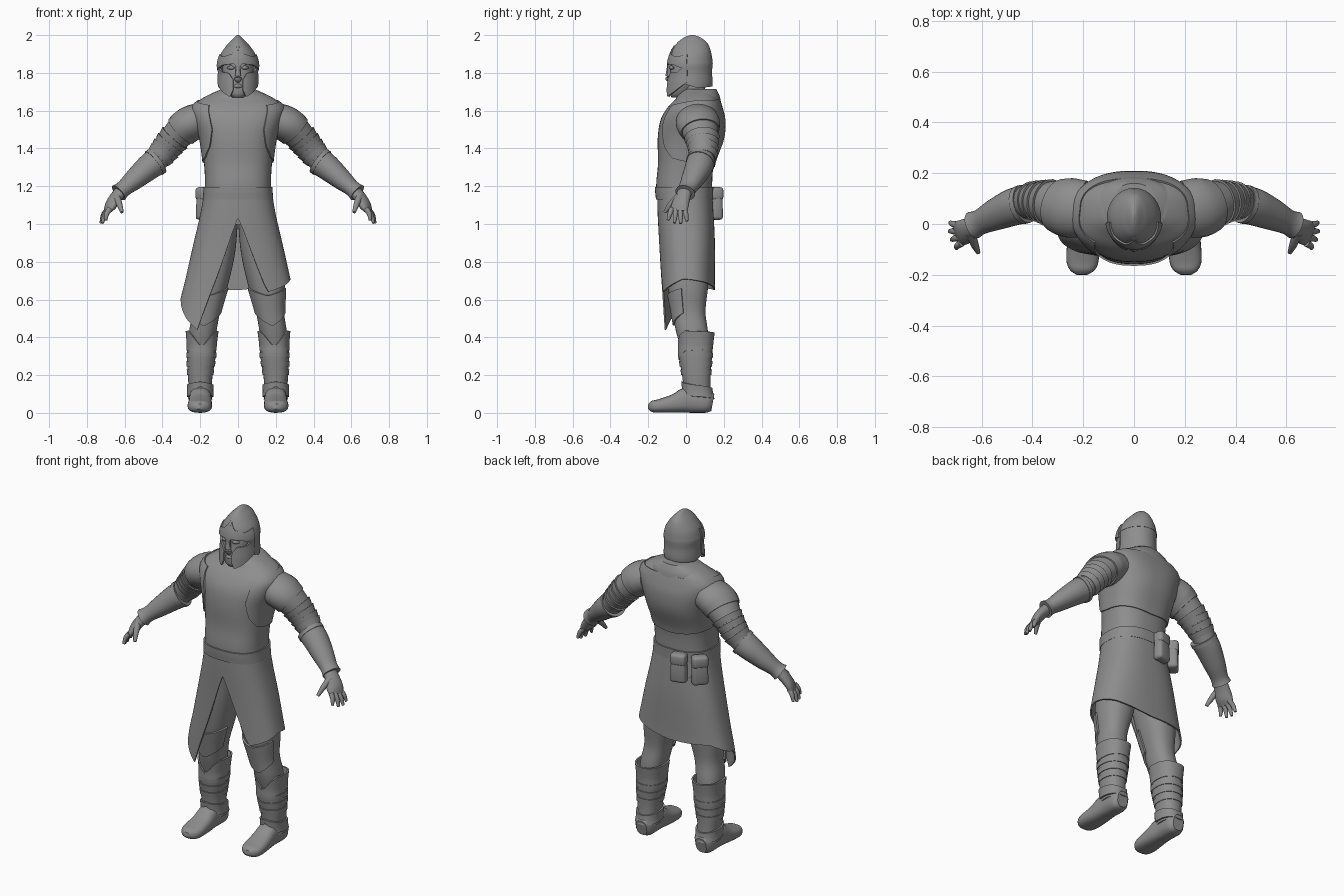
import bpy, bmesh, math
from mathutils import Vector

if "Cube" in bpy.data.objects:
    bpy.data.objects.remove(bpy.data.objects["Cube"], do_unlink=True)

grey = bpy.data.materials.new("plain grey")
grey.use_nodes = True
grey.diffuse_color = (.27, .27, .27, 1)
grey.node_tree.nodes["Principled BSDF"].inputs["Base Color"].default_value = grey.diffuse_color


def finish(name, bm, mirror):
    bmesh.ops.recalc_face_normals(bm, faces=bm.faces[:])
    mesh = bpy.data.meshes.new(name)
    bm.to_mesh(mesh)
    bm.free()
    mesh.materials.append(grey)
    obj = bpy.data.objects.new(name, mesh)
    bpy.context.collection.objects.link(obj)
    bpy.ops.object.select_all(action='DESELECT')
    obj.select_set(True)
    bpy.context.view_layer.objects.active = obj
    bpy.ops.object.shade_smooth_by_angle(angle=math.radians(40))
    if mirror:
        obj.modifiers.new("Mirror", 'MIRROR').use_mirror_merge = False
    return obj


def smooth(rows, steps=4):
    """Catmull-Rom refinement of a list of number tuples."""
    out = []
    last = len(rows) - 1
    for i in range(last):
        quad = zip(rows[max(i - 1, 0)], rows[i], rows[i + 1], rows[min(i + 2, last)])
        quad = list(quad)
        for k in range(steps):
            t = k / steps
            out.append([b + t / 2 * (c - a + t * (2*a - 5*b + 4*c - d + t * (3*b - a - 3*c + d)))
                        for a, b, c, d in quad])
    return out + [list(rows[-1])]


def lookup(table, key):
    """Linear interpolation in a table sorted by its first column."""
    if key <= table[0][0]:
        return table[0][1:]
    for p, q in zip(table, table[1:]):
        if key <= q[0]:
            t = (key - p[0]) / (q[0] - p[0])
            return [a + (b - a) * t for a, b in zip(p[1:], q[1:])]
    return table[-1][1:]


def oval(deg, power):
    """Rounded outline, zero degrees at the front, growing towards +x."""
    s, c = math.sin(math.radians(deg)), -math.cos(math.radians(deg))
    return [math.copysign(abs(v) ** (2 / power), v) for v in (s, c)]


def skin(name, rings, mirror=False, closed=True, thick=0):
    bm = bmesh.new()
    grid = [[bm.verts.new((x, y, max(z, 0))) for x, y, z in ring] for ring in rings]
    n = len(grid[0])
    for low, high in zip(grid, grid[1:]):
        for i in range(n if closed else n - 1):
            j = (i + 1) % n
            bm.faces.new((low[i], low[j], high[j], high[i]))
    if thick:
        bmesh.ops.recalc_face_normals(bm, faces=bm.faces[:])
        bmesh.ops.solidify(bm, geom=bm.faces[:], thickness=thick)
    else:
        bm.faces.new(grid[0])
        bm.faces.new(grid[-1])
    return finish(name, bm, mirror)


def stack(name, rows, mirror=False, power=2.3, sides=40):
    """Solid of level ovals; rows are (z, x, y, half width, half depth)."""
    rings = []
    for z, x, y, rx, ry in smooth(rows):
        pts = [oval(360 * i / sides, power) for i in range(sides)]
        rings.append([(x + max(rx, .003) * u, y + max(ry, .003) * v, z) for u, v in pts])
    return skin(name, rings, mirror)


def tube(name, rows, power=2, sides=24, mirror=True, grow=0):
    """Solid along a path; rows are (x, y, z, half width, half height)."""
    rows = smooth(rows)
    rings = []
    for i, (x, y, z, a, b) in enumerate(rows):
        t = Vector(rows[min(i + 1, len(rows) - 1)][:3]) - Vector(rows[max(i - 1, 0)][:3])
        u = t.cross(Vector((0, 0, 1))).normalized()
        v = u.cross(t).normalized()
        ring = []
        for k in range(sides):
            p, q = oval(360 * k / sides, power)
            ring.append(Vector((x, y, z)) + u * p * (a + grow) + v * q * (b + grow))
        rings.append(ring)
    return skin(name, rings, mirror)


def sym(table):
    return [(-d, z) for d, z in reversed(table)] + table


def shell(name, profile, start, end, low, high, off=0, mirror=False, thick=.01, power=2.3):
    """Plate lying on a stacked profile between two edge curves given by angle."""
    profile = smooth(profile)
    cols, levels = max(8, int((end - start) / 4)), 16
    rings = []
    for r in range(levels + 1):
        ring = []
        for i in range(cols + 1):
            d = start + (end - start) * i / cols
            wrap = d if d <= 180 else d - 360
            z0, z1 = lookup(low, wrap)[0], lookup(high, wrap)[0]
            z = z0 + (z1 - z0) * r / levels
            x, y, rx, ry = lookup(profile, z)
            u, v = oval(d, power)
            ring.append((x + (rx + off) * u, y + (ry + off) * v, z))
        rings.append(ring)
    return skin(name, rings, mirror, closed=False, thick=thick)


def flat(z):
    return [(0, z)]


# Torso, belt and collar
torso = [(1.08, 0, -.005, .185, .14), (1.2, 0, -.01, .175, .148), (1.32, 0, 0, .18, .148),
         (1.45, 0, .022, .198, .172), (1.55, 0, .033, .228, .168), (1.62, 0, .045, .24, .14),
         (1.665, 0, .06, .19, .11), (1.7, 0, .065, .12, .085)]
stack("tunic", torso, power=2.5)
shell("cuirass", torso, 34, 326, sym([(34, 1.5), (45, 1.41), (65, 1.35), (90, 1.33), (180, 1.3)]),
      sym([(34, 1.63), (90, 1.655), (180, 1.66)]), off=.008, power=2.5)
shell("belt", torso, -180, 180, flat(1.13), flat(1.195), off=.007, power=2.5)
stack("collar", [(1.62, 0, .06, .17, .13), (1.67, 0, .065, .16, .115), (1.695, 0, .07, .13, .1),
                 (1.715, 0, .075, .085, .085)])
stack("neck", [(1.6, 0, .05, .07, .07), (1.76, 0, .03, .065, .065)])

# Split skirt with one long front flap
skirt = [(.44, 0, .01, .33, .145), (.6, 0, .01, .305, .145), (.7, 0, .008, .28, .145),
         (.9, 0, .005, .235, .148), (1.05, 0, -.002, .2, .148), (1.18, 0, -.008, .178, .145)]
hem = [(-180, .65), (-130, .66), (-80, .59), (-55, .5), (-36, .44), (0, 1.03),
       (27, .64), (85, .71), (130, .69), (180, .65)]
shell("skirt", skirt, -180, 180, hem, flat(1.17), power=2.5, thick=.008)

# Legs and knee plates
leg = [(.35, .195, .045, .065, .075), (.44, .185, .03, .072, .085), (.54, .168, .015, .075, .088),
       (.68, .15, .01, .098, .108), (.85, .12, .005, .105, .12), (1.0, .1, 0, .098, .125)]
stack("breeches", leg, mirror=True)
shell("knee_plate", leg, -75, 75, sym([(0, .46), (75, .53)]), sym([(0, .62), (75, .66)]),
      off=.01, mirror=True)

# Boots
boot = [(.07, .2, .065, .064, .078), (.12, .2, .06, .06, .072), (.2, .2, .055, .066, .076),
        (.3, .194, .05, .076, .088), (.36, .192, .05, .076, .09), (.44, .19, .05, .084, .1)]
stack("boot_shaft", boot[:-1], mirror=True)
notch = [(0, .35), (35, .41), (60, .435), (180, .425)]
shell("boot_cuff", boot, -180, 180, sym([(0, .28), (60, .33), (180, .34)]), sym(notch),
      off=.004, mirror=True)
for i in range(3):
    z = .2 + i * .045
    shell("boot_fold", boot, -180, 180, flat(z), flat(z + .03), off=.004, mirror=True, thick=.006)
shell("ankle_flap", boot, -180, 180, sym([(0, .14), (60, .09), (180, .075)]),
      sym([(0, .165), (180, .13)]), off=.009, mirror=True)
tube("boot_foot", [(.2, .142, .055, .035, .045), (.2, .11, .06, .056, .06), (.2, .02, .07, .058, .07),
                   (.2, -.06, .05, .062, .05), (.203, -.14, .037, .064, .036),
                   (.204, -.18, .034, .05, .03), (.204, -.2, .034, .022, .014)], power=2.6)

# Arms with shoulder caps and overlapping bands
arm = [(.17, .06, 1.56, .1, .08), (.262, .065, 1.525, .11, .088), (.34, .085, 1.45, .083, .077),
       (.405, .09, 1.37, .068, .068), (.465, .075, 1.3, .058, .058)]
tube("sleeve", arm)
tube("shoulder_cap", smooth(arm)[1:7], grow=.007)
fine = smooth(arm, 12)
for i in range(4):
    k = 23 + i * 4
    first, last = fine[k], fine[k + 4]
    tube("arm_band", [first, [v - .006 * (j > 2) for j, v in enumerate(last)]], grow=.009)

# Gauntlets and hands
tube("gauntlet", [(.434, .078, 1.33, .074, .074), (.48, .065, 1.295, .073, .068),
                  (.55, .035, 1.235, .062, .055), (.605, .008, 1.188, .05, .043),
                  (.632, -.004, 1.165, .055, .05)])
tube("gauntlet_rim", [(.428, .08, 1.335, .077, .077), (.445, .075, 1.322, .077, .077)])
tube("palm", [(.61, 0, 1.185, .036, .033), (.65, -.02, 1.135, .045, .03),
              (.675, -.033, 1.095, .05, .026), (.693, -.04, 1.065, .046, .014)])
for i, (x, y, z) in enumerate([(.724, .005, 1.015), (.726, -.028, 1.003),
                               (.718, -.062, 1.005), (.7, -.095, 1.02)]):
    base = Vector((.687 - .003 * i, -.006 - .023 * i, 1.08))
    mid = base.lerp(Vector((x, y, z)), .5) + Vector((.006, 0, .004))
    tube("finger", [(*base, .014, .015), (*mid, .013, .013), (x, y, z, .008, .008)], sides=12)
tube("thumb", [(.645, -.035, 1.15, .02, .02), (.628, -.08, 1.105, .016, .016),
               (.614, -.112, 1.062, .009, .009)], sides=12)

# Face
stack("face", [(1.67, 0, -.04, .03, .035), (1.69, 0, -.03, .05, .057), (1.74, 0, -.01, .072, .078),
               (1.8, 0, .005, .082, .088), (1.9, 0, .02, .08, .09)])
tube("nose", [(0, -.085, 1.85, .01, .012), (0, -.092, 1.8, .014, .014),
              (0, -.093, 1.77, .019, .016), (0, -.08, 1.755, .012, .01)], mirror=False, sides=16)
tube("lips", [(-.03, -.072, 1.728, .006, .004), (0, -.089, 1.731, .009, .011),
              (.03, -.072, 1.728, .006, .004)], mirror=False, sides=12)
tube("eye", [(.02, -.082, 1.825, .005, .005), (.037, -.079, 1.828, .011, .011),
             (.055, -.066, 1.826, .005, .005)], sides=12)

# Helmet
helm = [(1.66, 0, .005, .102, .112), (1.73, 0, .02, .108, .122), (1.8, 0, .023, .105, .117),
        (1.85, 0, .024, .107, .118), (1.9, 0, .027, .092, .108), (1.95, 0, .032, .057, .086),
        (1.975, 0, .033, .033, .062), (1.992, 0, .033, .016, .034), (2, 0, .033, .004, .008)]
stack("helmet_dome", helm[3:], power=2)
shell("helmet_neck_guard", helm, 70, 290, sym([(70, 1.745), (110, 1.72), (180, 1.73)]), flat(1.855),
      off=-.002, power=2)
shell("cheek_guard", helm, 14, 82, [(14, 1.71), (24, 1.672), (50, 1.7), (82, 1.75)],
      [(14, 1.765), (28, 1.8), (55, 1.805), (82, 1.85)], off=.003, mirror=True, power=2)
shell("brow_plate", helm, -80, 80, sym([(0, 1.828), (12, 1.848), (45, 1.842), (80, 1.815)]),
      sym([(0, 1.945), (20, 1.9), (50, 1.885), (80, 1.9)]), off=.007, power=2)
shell("nose_guard", helm, -8, 8, sym([(0, 1.765), (8, 1.785)]), flat(1.88), off=.004, power=2)
tube("helmet_ridge", [(0, -.075, 1.915, .008, .008), (0, -.035, 1.956, .01, .008),
                      (0, .03, 1.992, .012, .008), (0, .09, 1.965, .01, .008),
                      (0, .13, 1.9, .006, .006)], mirror=False, sides=12)

# Belt pouches with flaps
for x, y, turn in ((-.065, .16, 14), (-.178, .122, 48)):
    for part, size, z, push in (("pouch", (.088, .056, .155), 1.1, 0), ("pouch_flap", (.096, .066, .07), 1.16, .001)):
        bm = bmesh.new()
        bmesh.ops.create_cube(bm, size=1)
        for v in bm.verts:
            taper = 1.08 if v.co.z < 0 and part == "pouch" else .95
            v.co = Vector((v.co.x * size[0] * taper, v.co.y * size[1] * taper + push, v.co.z * size[2]))
        bmesh.ops.bevel(bm, geom=bm.edges[:], offset=.018, segments=3, profile=.5, affect='EDGES')
        obj = finish(part, bm, False)
        obj.location = (x, y, z)
        obj.rotation_euler.z = math.radians(turn)
